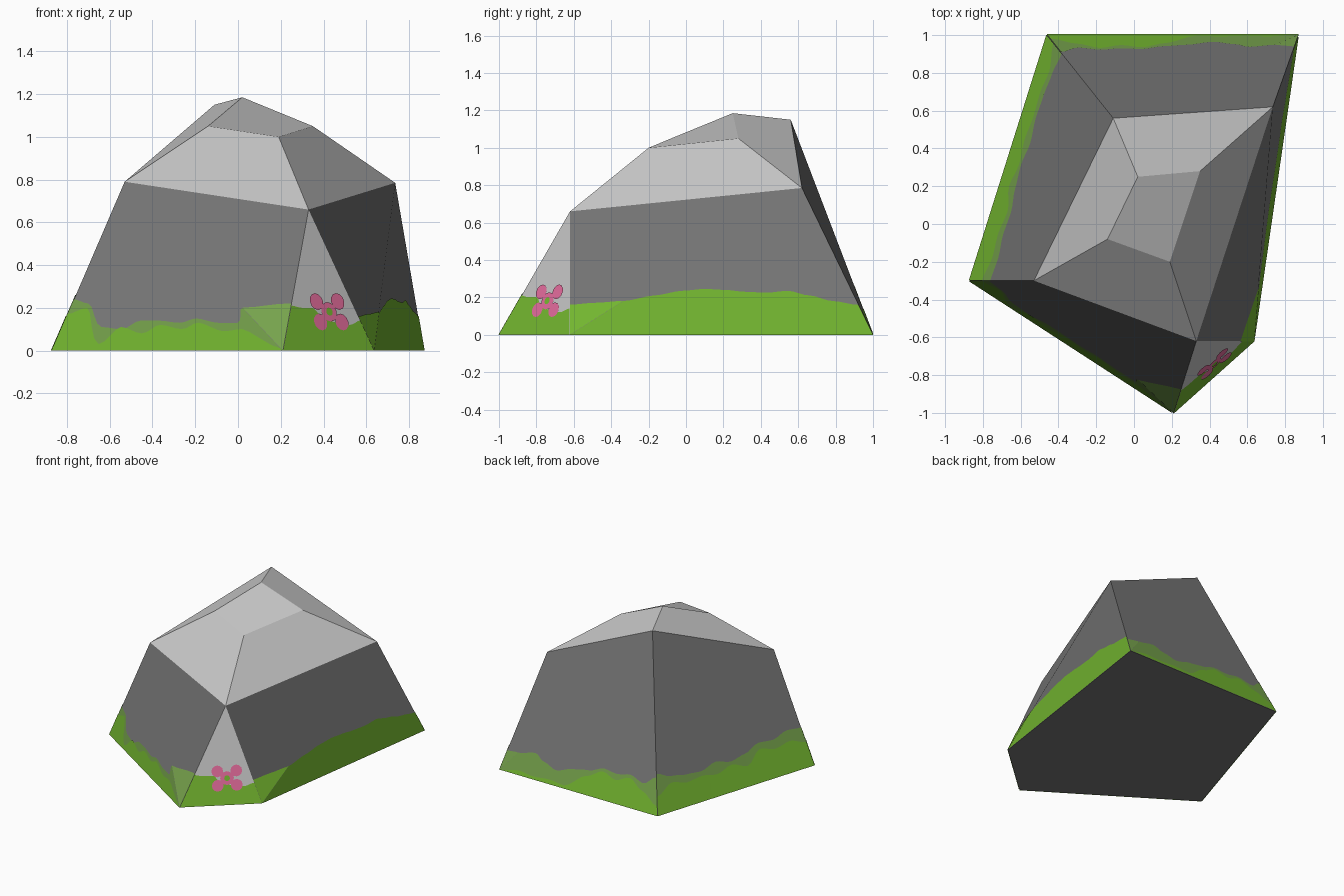
import bpy, bmesh, math
from mathutils import Vector

if "Cube" in bpy.data.objects:
    bpy.data.objects.remove(bpy.data.objects["Cube"])


def material(name, rgb):
    lin = [(c / 255 / 12.92 if c < 11 else ((c / 255 + .055) / 1.055) ** 2.4) for c in rgb]
    m = bpy.data.materials.new(name)
    m.diffuse_color = (*lin, 1)
    m.use_nodes = True
    m.node_tree.nodes["Principled BSDF"].inputs["Base Color"].default_value = m.diffuse_color
    return m


DARK = material("dark stone", (118, 118, 118))
LIGHT = material("light stone", (198, 198, 198))
MOSS = material("muted moss", (118, 162, 76))
BRIGHT = material("bright moss", (116, 183, 48))
PINK = material("pink petal", (228, 108, 156))


def finish(name, bm, mats):
    me = bpy.data.meshes.new(name)
    bm.to_mesh(me)
    bm.free()
    for m in mats:
        me.materials.append(m)
    ob = bpy.data.objects.new(name, me)
    bpy.context.collection.objects.link(ob)
    return ob


# Boulder corners: ground ring, shoulder ring, crown ring
P = {k: Vector(v) for k, v in dict(
    A=(-.87, -.30, 0), B=(.21, -1, 0), C=(.635, -.62, 0), D=(.87, 1, 0), E=(-.46, 1, 0),
    F=(-.53, -.30, .79), G=(.33, -.62, .66), H=(.735, .62, .785), I=(-.11, .56, 1.15),
    J=(-.14, -.08, 1.05), K=(.19, -.20, 1.0), L=(.35, .28, 1.05), M=(.02, .25, 1.185)).items()}

bm = bmesh.new()
vert = {k: bm.verts.new(v) for k, v in P.items()}
for corners in ("BGFA", "CDHG", "DEIH", "EAFI", "EDCBA"):      # dark sides and underside
    bm.faces.new([vert[c] for c in corners])
for corners in ("BCG", "FGKJ", "GHLK", "HIML", "IFJM", "JKLM"):  # light facet and crown
    bm.faces.new([vert[c] for c in corners]).material_index = 1
finish("boulder", bm, [DARK, LIGHT])


# Point at height h on the facet with ground edge p-q and top edge r-s
def on_facet(facet, u, h):
    p, q, r, s = (P[c] for c in facet)
    return p.lerp(s, h / s.z).lerp(q.lerp(r, h / r.z), u)


def facet_normal(facet):
    p, q, r, s = (P[c] for c in facet)
    along = q - p if (q - p).length > 0 else r - s
    return along.cross(s - p).normalized()


# Thin moss skin with a wavy top edge
def moss(name, facet, heights, mat, offset):
    bm = bmesh.new()
    lift = facet_normal(facet) * offset
    n, sub = len(heights) - 1, 4
    cols = []
    for i in range(n * sub + 1):
        k = min(i // sub, n - 1)
        t = i / sub - k
        t = t * t * (3 - 2 * t)
        h = max(heights[k] * (1 - t) + heights[k + 1] * t, .004)
        u = i / (n * sub)
        cols.append((bm.verts.new(on_facet(facet, u, 0) + lift),
                     bm.verts.new(on_facet(facet, u, h) + lift)))
    for a, b in zip(cols, cols[1:]):
        bm.faces.new((a[0], b[0], b[1], a[1]))
    bmesh.ops.remove_doubles(bm, verts=bm.verts, dist=1e-5)
    for v in bm.verts:
        v.co.z = max(v.co.z, 0)
    finish(name, bm, [mat])


# Moss round the foot of the boulder
moss("front_moss", "ABFF", [.24, .22, .11, .10, .14, .14, .13, .15, .13, .13, .20], MOSS, .003)
moss("front_moss_corner", "BBGF", [.20, .22], MOSS, .003)
moss("front_moss_bright", "ABFF", [.17, .20, .03, .11, .08, .12, .10, .13, .09, .10, .01], BRIGHT, .005)
moss("corner_moss", "BCGG", [.21, .20, .20, .15, .13, .12, .14], BRIGHT, .003)
moss("right_moss_corner", "CCHG", [.16, .17, .18], BRIGHT, .003)
moss("right_moss", "CDHH", [.18, .21, .235, .245, .24, .23, .225, .235, .21, .18, .16], BRIGHT, .003)
moss("back_moss", "DEII", [.14, .17, .13, .10, .14, .16, .20, .19, .21, .18, .24], MOSS, .003)
moss("back_moss_corner", "DDIH", [.13, .14], MOSS, .003)
moss("back_moss_bright", "DEII", [0, .03, .02, .03, .02, .12, .18, .15, .19, .13, .06], BRIGHT, .005)
moss("left_moss", "EAFI", [.26, .22, .20, .19, .22, .19, .21, .25, .24, .27, .26], MOSS, .003)
moss("left_moss_bright", "EAFI", [.12, .18, .15, .16, .14, .17, .13, .21, .18, .20, .16], BRIGHT, .005)

# Four-petal flower on the light facet
nrm = facet_normal("BCGG")
side = (P["C"] - P["B"]).normalized()
up = nrm.cross(side)
centre = on_facet("BCGG", .58, .18)


def disc(bm, x, y, r, offset):
    pts = [centre + side * (x + r * math.cos(a)) + up * (y + r * math.sin(a)) + nrm * offset
           for a in (i * math.tau / 12 for i in range(12))]
    bm.faces.new([bm.verts.new(p) for p in pts])


bm = bmesh.new()
disc(bm, 0, 0, .048, .006)
for i, (sx, sy) in enumerate(((-1, -1), (-1, 1), (1, -1), (1, 1))):
    disc(bm, sx * .066, sy * .05, .041, .0064 + i * .0003)
finish("flower_petals", bm, [PINK])
bm = bmesh.new()
disc(bm, 0, 0, .02, .009)
finish("flower_centre", bm, [BRIGHT])
